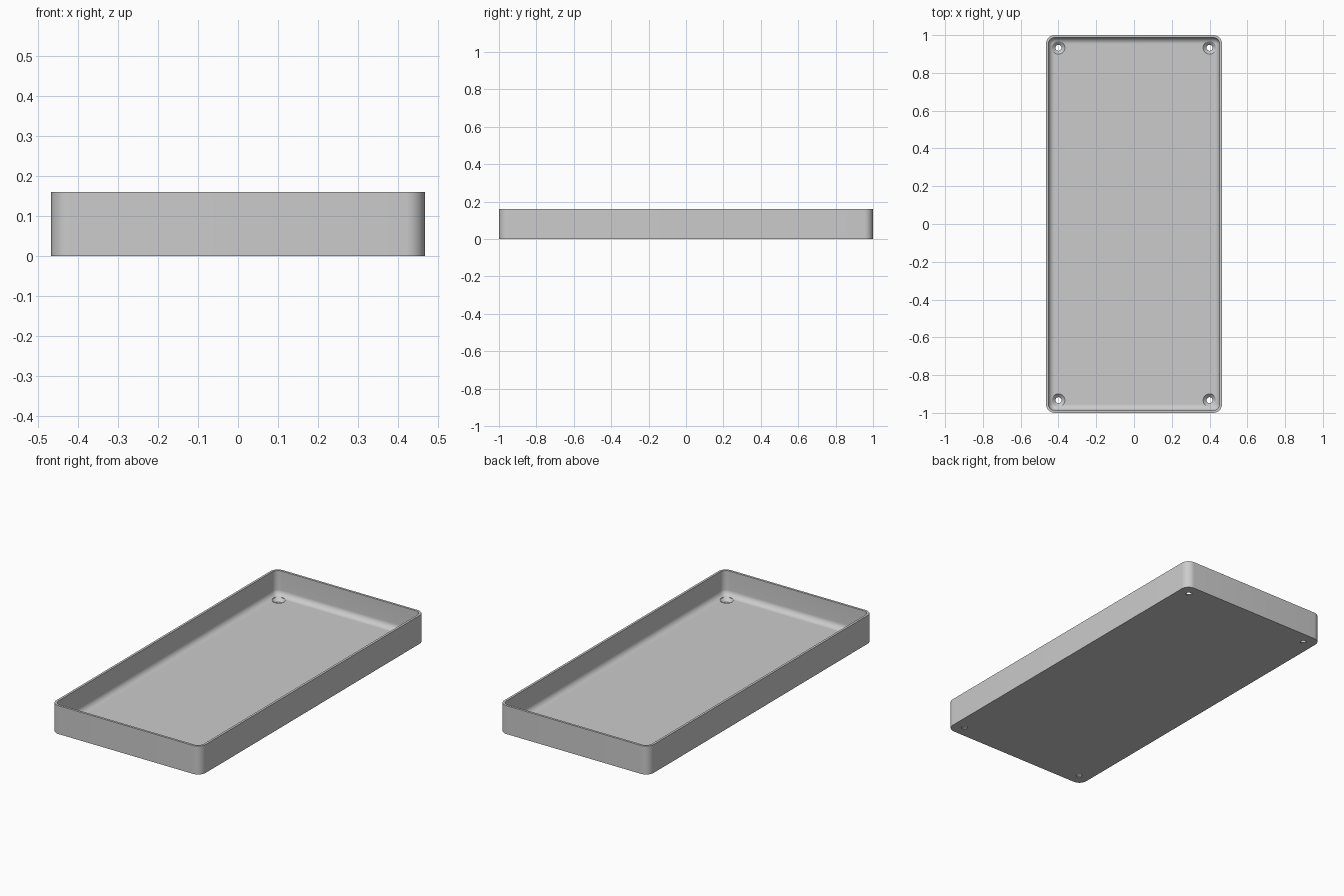
import bpy, bmesh
from math import sin, cos, pi

if "Cube" in bpy.data.objects:
    bpy.data.objects.remove(bpy.data.objects["Cube"], do_unlink=True)

# Main sizes
HX, HY, HEIGHT = 0.466, 1.0, 0.16
WALL, FLOOR = 0.013, 0.021
CORNER, FILLET = 0.047, 0.032
HOLE_X, HOLE_Y = 0.4, 0.933

grey = bpy.data.materials.new("plain grey")
grey.use_nodes = True
grey.diffuse_color = (0.6, 0.6, 0.6, 1)
grey.node_tree.nodes["Principled BSDF"].inputs["Base Color"].default_value = (0.6, 0.6, 0.6, 1)


def rounded_ring(inset, z, steps=10):
    """Rounded rectangle, pulled in from the outer walls by inset."""
    r = CORNER - inset
    points = []
    for k, (sx, sy) in enumerate([(1, 1), (-1, 1), (-1, -1), (1, -1)]):
        for i in range(steps + 1):
            a = (k + i / steps) * pi / 2
            points.append((sx * (HX - CORNER) + r * cos(a),
                           sy * (HY - CORNER) + r * sin(a), z))
    return points


def circle_ring(x, y, r, z, sides=40):
    return [(x + r * cos(2 * pi * i / sides), y + r * sin(2 * pi * i / sides), z)
            for i in range(sides)]


def loft(name, rings):
    """Skin a stack of rings and cap both ends."""
    bm = bmesh.new()
    loops = [[bm.verts.new(p) for p in ring] for ring in rings]
    n = len(loops[0])
    for a, b in zip(loops, loops[1:]):
        for i in range(n):
            j = (i + 1) % n
            bm.faces.new((a[i], a[j], b[j], b[i]))
    bm.faces.new(loops[0][::-1])
    bm.faces.new(loops[-1])
    bmesh.ops.recalc_face_normals(bm, faces=bm.faces)
    mesh = bpy.data.meshes.new(name)
    bm.to_mesh(mesh)
    bm.free()
    mesh.materials.append(grey)
    obj = bpy.data.objects.new(name, mesh)
    bpy.context.collection.objects.link(obj)
    return obj


# Tray shell: outer wall, rim, inner wall, then the fillet down to the floor
profile = [(0, 0), (0, HEIGHT), (WALL, HEIGHT)]
for i in range(11):
    a = i / 10 * pi / 2
    profile.append((WALL + FILLET * (1 - cos(a)), FLOOR + FILLET * (1 - sin(a))))
tray = loft("tray", [rounded_ring(inset, z) for inset, z in profile])

# Countersunk screw holes in the four corners of the floor
bpy.context.view_layer.objects.active = tray
hole = [(0.016, -0.02), (0.016, 0.004), (0.034, FLOOR), (0.034, 0.06)]
for sx in (-1, 1):
    for sy in (-1, 1):
        cutter = loft("screw_hole_cutter",
                      [circle_ring(sx * HOLE_X, sy * HOLE_Y, r, z) for r, z in hole])
        cutter.hide_render = True
        cut = tray.modifiers.new("screw hole", 'BOOLEAN')
        cut.operation = 'DIFFERENCE'
        cut.solver = 'EXACT'
        cut.object = cutter
        bpy.ops.object.modifier_apply(modifier=cut.name)
        bpy.data.objects.remove(cutter, do_unlink=True)

# Smooth curves, crisp edges
bpy.ops.object.select_all(action='DESELECT')
tray.select_set(True)
bpy.ops.object.shade_smooth_by_angle(angle=pi / 6)
